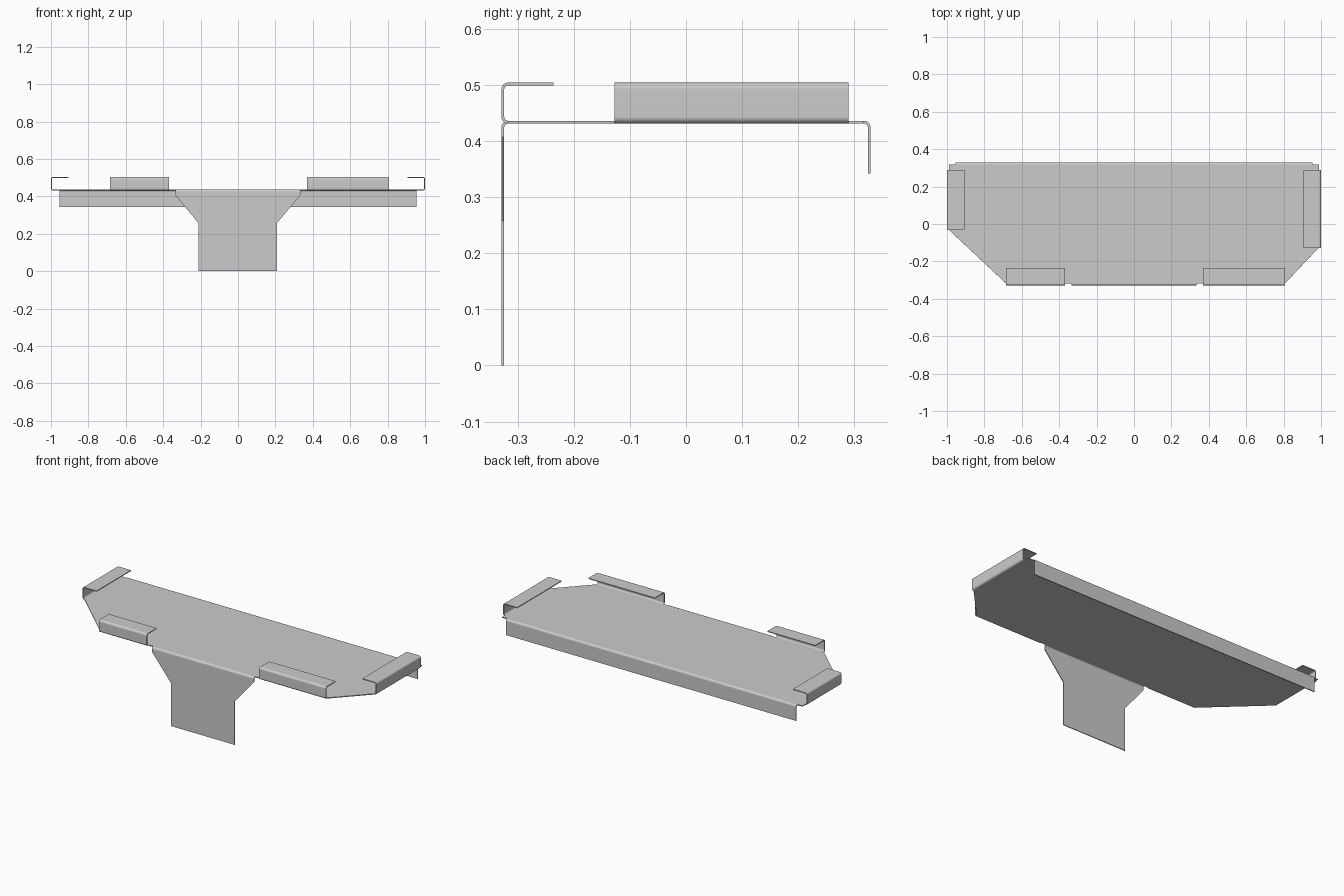
import bpy, bmesh, math
from mathutils import Vector

if "Cube" in bpy.data.objects:
    bpy.data.objects.remove(bpy.data.objects["Cube"])

THICK = 0.005      # sheet thickness
RADIUS = 0.0095    # bend radius at mid-thickness
SEGS = 6           # segments per bend
EX, EY, Z = 0.988, 0.317, 0.4335   # bend lines and height of the flat deck

bm = bmesh.new()


def fold(a, b, moves):
    """Grow a folded strip from deck edge a-b (deck lies on its left).
    A move is +1/-1 (90 degree bend up/down) or (length, inset_a, inset_b)."""
    along = (b.co - a.co).normalized()
    outward = along.cross(Vector((0, 0, 1)))
    heading = 0.0

    def advance(dist, in_a=0.0, in_b=0.0):
        nonlocal a, b
        step = (outward * math.cos(heading) + Vector((0, 0, math.sin(heading)))) * dist
        na = bm.verts.new(a.co + step + along * in_a)
        nb = bm.verts.new(b.co + step - along * in_b)
        bm.faces.new((b, a, na, nb))
        a, b = na, nb

    for move in moves:
        if isinstance(move, tuple):
            advance(*move)
            continue
        turn = move * math.pi / 2 / SEGS
        for _ in range(SEGS):
            heading += turn / 2
            advance(2 * RADIUS * math.sin(abs(turn) / 2))
            heading += turn / 2


# Flat deck, counter-clockwise from the front left corner
outline = [(-0.685, -EY), (-0.37, -EY), (-0.335, -EY), (0.335, -EY),
           (0.37, -EY), (0.808, -EY), (EX, -0.127), (EX, 0.29),
           (EX, EY), (0.955, EY), (-0.955, EY), (-EX, EY),
           (-EX, 0.29), (-EX, -0.033)]
deck = [bm.verts.new((x, y, Z)) for x, y in outline]
bm.faces.new(deck)

# Upturned hooks: two on the front, one on each end
hook = [1, (0.049, 0, 0), 1, (0.081, 0, 0)]
for i in (0, 4, 6, 12):
    fold(deck[i], deck[i + 1], hook)

# Back flange, folded down
fold(deck[9], deck[10], [-1, (0.082, 0, 0)])

# Tapered front tongue, folded down to the ground
fold(deck[2], deck[3], [-1, (0.017, 0, 0), (0.15, 0.123, 0.127), (0.257, 0, 0)])

mesh = bpy.data.meshes.new("folded_sheet_bracket")
bm.to_mesh(mesh)
bm.free()
bracket = bpy.data.objects.new("folded_sheet_bracket", mesh)
bpy.context.collection.objects.link(bracket)
bpy.context.view_layer.objects.active = bracket
bracket.select_set(True)

# Sheet thickness, then smooth bends with crisp cut edges
solid = bracket.modifiers.new("thickness", 'SOLIDIFY')
solid.thickness = THICK
solid.offset = 0
solid.use_even_offset = True
bpy.ops.object.modifier_apply(modifier=solid.name)
bpy.ops.object.shade_smooth_by_angle(angle=math.radians(30))
weighted = bracket.modifiers.new("flat_face_normals", 'WEIGHTED_NORMAL')
weighted.keep_sharp = True
